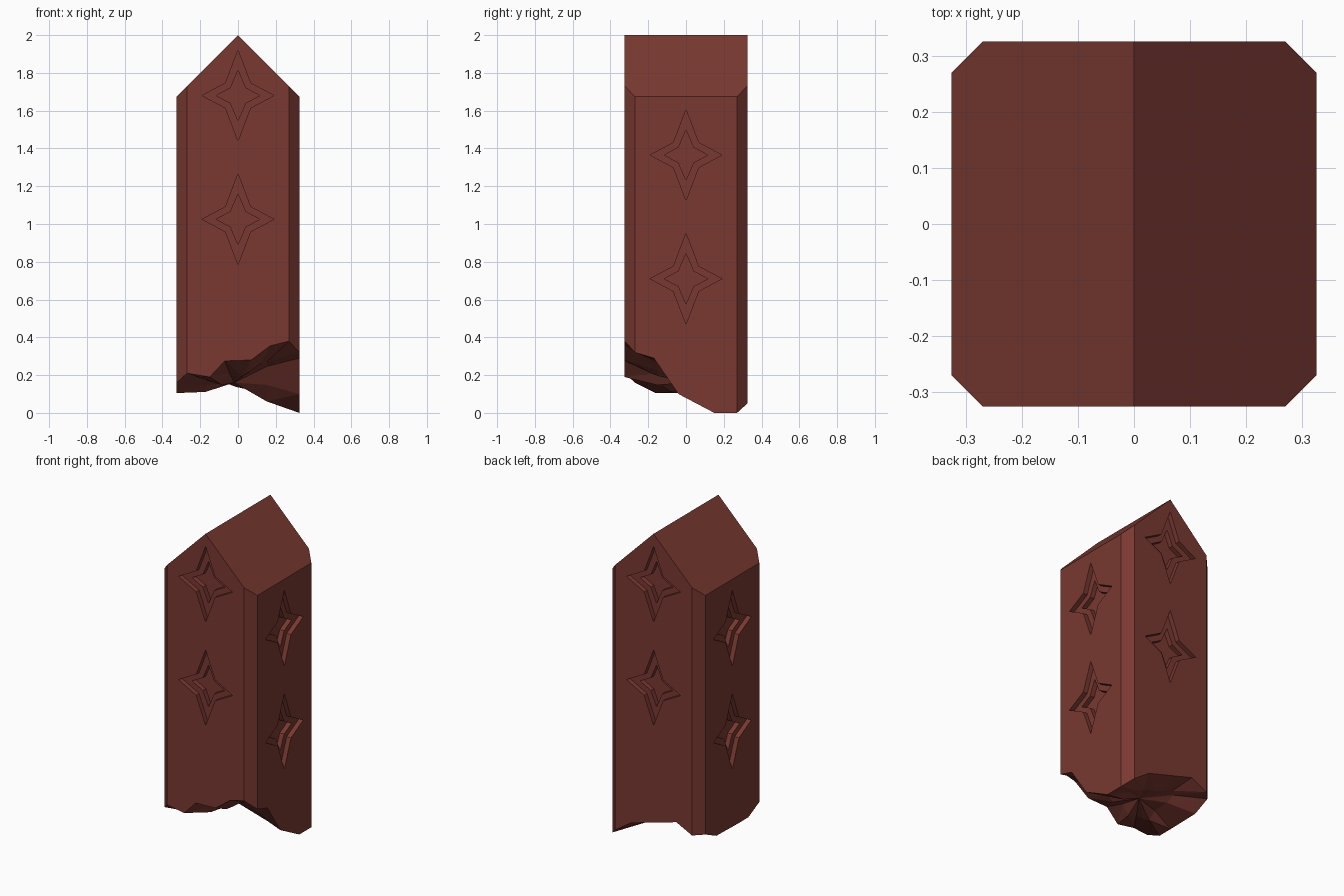
import bpy, bmesh, random
from mathutils import Vector, Matrix
from math import pi

random.seed(4)
cube = bpy.data.objects.get("Cube")
if cube:
    bpy.data.objects.remove(cube)

R, C, TOP = 0.325, 0.27, 2.0      # half width, chamfer start, ridge height

stone = bpy.data.materials.new("dark red stone")
stone.use_nodes = True
colour = (0.19, 0.04, 0.03, 1)
stone.diffuse_color = colour
stone.node_tree.nodes["Principled BSDF"].inputs["Base Color"].default_value = colour


def add_object(name, bm):
    bmesh.ops.remove_doubles(bm, verts=bm.verts, dist=1e-5)
    bmesh.ops.recalc_face_normals(bm, faces=bm.faces)
    mesh = bpy.data.meshes.new(name)
    bm.to_mesh(mesh)
    bm.free()
    mesh.materials.append(stone)
    ob = bpy.data.objects.new(name, mesh)
    bpy.context.collection.objects.link(ob)
    return ob


def face(bm, points):
    return bm.faces.new([bm.verts.new(p) for p in points])


# Broken lower edge of each wall: (position along the wall, height)
front = [(-C, .21), (-.15, .19), (-.07, .275), (.07, .28), (.17, .355), (C, .38)]
right = [(-C, .32), (-.17, .29), (-.04, .1), (.15, 0), (C, 0)]
back = [(C, .05), (.16, .125), (0, .17), (-.16, .215), (-C, .16)]
left = [(C, .16), (.16, .11), (-.06, .105), (-.16, .105), (-C, .16)]
walls = [[Vector((a, -R, z)) for a, z in front],
         [Vector((R, a, z)) for a, z in right],
         [Vector((a, R, z)) for a, z in back],
         [Vector((-R, a, z)) for a, z in left]]


def eave(p):
    return Vector((p.x, p.y, TOP - abs(p.x)))


# Walls, gables and chamfered corners
bm = bmesh.new()
for i, rim in enumerate(walls):
    nxt = walls[(i + 1) % 4][0]
    gable = [Vector((0, rim[0].y, TOP))] if i % 2 == 0 else []
    face(bm, rim + [eave(rim[-1])] + gable + [eave(rim[0])])
    face(bm, [rim[-1], nxt, eave(nxt), eave(rim[-1])])

# Two roof slopes
for s in (-1, 1):
    outline = [(0, -R), (s * C, -R), (s * R, -C), (s * R, C), (s * C, R), (0, R)]
    face(bm, [(x, y, TOP - abs(x)) for x, y in outline])

# Jagged underside: rim, rough inner ring and centre
rim = [p for wall in walls for p in wall]
centre = Vector((-.02, .02, .16))
inner = []
for p in rim:
    q = p.lerp(centre, .5)
    q.z += random.uniform(-.035, .035)
    inner.append(q)
for i in range(len(rim)):
    j = (i + 1) % len(rim)
    face(bm, [rim[i], rim[j], inner[j]])
    face(bm, [rim[i], inner[j], inner[i]])
    face(bm, [inner[i], inner[j], centre])
pillar = add_object("pillar", bm)


# Stepped four-pointed star recesses
def star(w, h, k, y):
    return [Vector(p) for p in ((w, y, 0), (k, y, k), (0, y, h), (-k, y, k),
                                (-w, y, 0), (-k, y, -k), (0, y, -h), (k, y, -k))]


def add_star(bm, angle, height):
    place = Matrix.Rotation(angle, 4, 'Z') @ Matrix.Translation((0, -R, height))
    step = .03
    rings = [star(.19, .24, .066, -.02), star(.19, .24, .066, step),
             star(.115, .133, .04, step), star(.115, .133, .04, 2 * step)]
    rings = [[place @ p for p in ring] for ring in rings]
    face(bm, rings[0])
    face(bm, rings[-1])
    for a, b in zip(rings, rings[1:]):
        for i in range(8):
            j = (i + 1) % 8
            face(bm, [a[i], a[j], b[j], b[i]])


bm = bmesh.new()
for side in range(4):
    for height in ((1.68, 1.025), (1.365, .71))[side % 2]:
        add_star(bm, side * pi / 2, height)
cutter = add_object("star_cutter", bm)
cutter.hide_render = True

cut = pillar.modifiers.new("star recesses", 'BOOLEAN')
cut.operation = 'DIFFERENCE'
cut.solver = 'EXACT'
cut.object = cutter
bpy.context.view_layer.objects.active = pillar
bpy.ops.object.modifier_apply(modifier=cut.name)
bpy.data.objects.remove(cutter)
